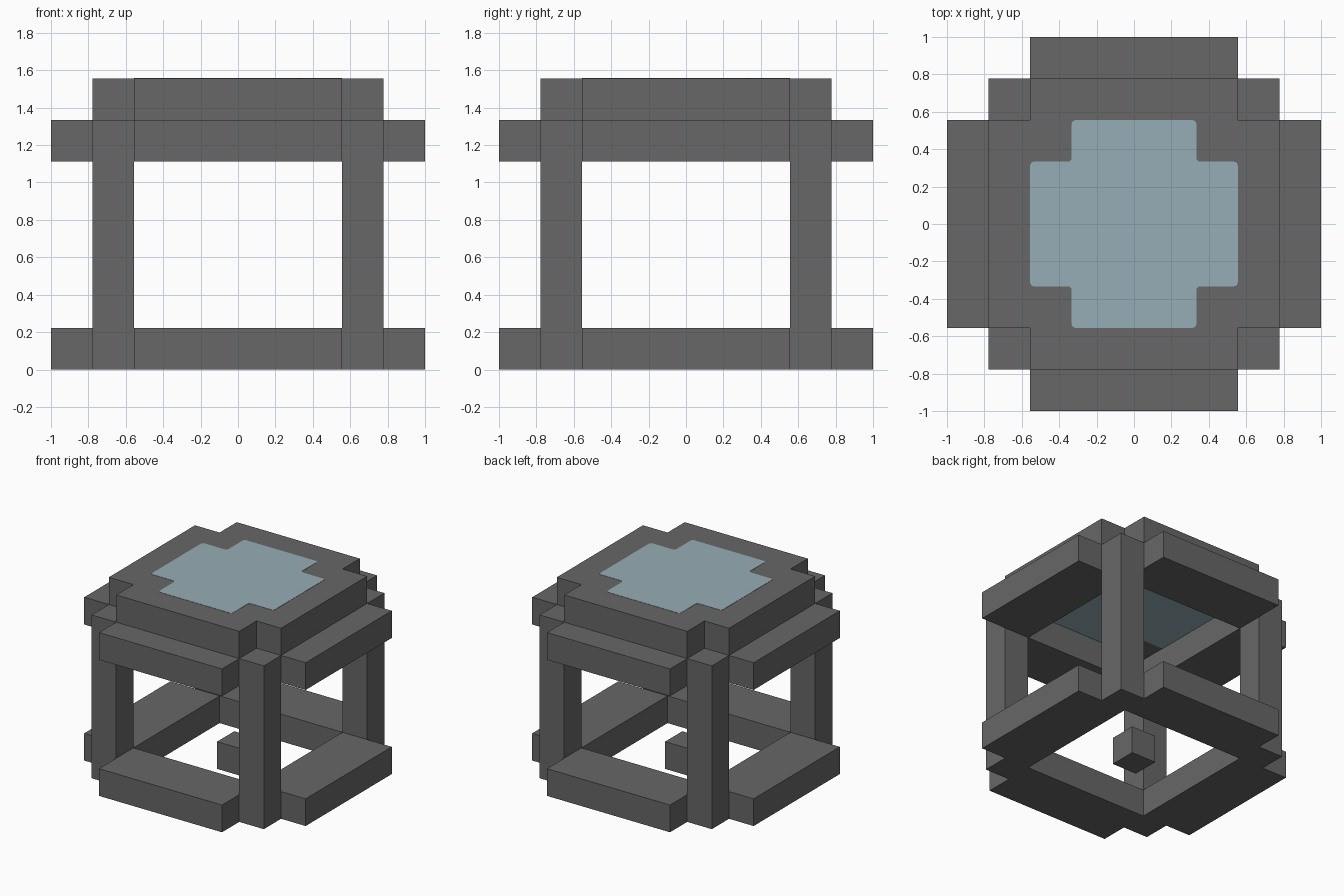
import bpy
import bmesh
from mathutils import Matrix, Vector

if "Cube" in bpy.data.objects:
    bpy.data.objects.remove(bpy.data.objects["Cube"], do_unlink=True)

U = 2 / 9  # side of one block


def material(name, rgb):
    mat = bpy.data.materials.new(name)
    mat.use_nodes = True
    mat.diffuse_color = (*rgb, 1)
    mat.node_tree.nodes["Principled BSDF"].inputs["Base Color"].default_value = (*rgb, 1)
    return mat


grey = material("dark grey", (0.135, 0.135, 0.135))
glass = material("pale blue glass", (0.305, 0.423, 0.468))


def add_object(name, bm, mat):
    bmesh.ops.recalc_face_normals(bm, faces=bm.faces)
    mesh = bpy.data.meshes.new(name)
    bm.to_mesh(mesh)
    bm.free()
    mesh.materials.append(mat)
    obj = bpy.data.objects.new(name, mesh)
    bpy.context.collection.objects.link(obj)
    return obj


def box(name, center, size):
    """Box measured in blocks."""
    bm = bmesh.new()
    bmesh.ops.create_cube(bm, size=1, matrix=Matrix.Translation(Vector(center) * U)
                          @ Matrix.Diagonal((*(Vector(size) * U), 1)))
    return add_object(name, bm, grey)


def notched_plate(name, outer, inner, bottom, height, mat, rounding=0):
    """Square plate with a square notch in each corner."""
    quarter = [(outer, inner), (inner, inner), (inner, outer)]
    points = []
    for turn in range(4):
        for x, y in quarter:
            points.append(Matrix.Rotation(turn * 1.5707963, 3, "Z") @ Vector((x, y, 0)))
    bm = bmesh.new()
    face = bm.faces.new([bm.verts.new(p * U + Vector((0, 0, bottom))) for p in points])
    if rounding:
        bmesh.ops.bevel(bm, geom=bm.verts[:], offset=rounding, segments=3,
                        profile=0.5, affect="VERTICES")
    out = bmesh.ops.extrude_face_region(bm, geom=bm.faces[:])
    top = [v for v in out["geom"] if isinstance(v, bmesh.types.BMVert)]
    bmesh.ops.translate(bm, verts=top, vec=(0, 0, height))
    return add_object(name, bm, mat)


# Lower and upper rings of four beams
for level, z in (("lower", 0.5), ("upper", 5.5)):
    for side, s in (("front", -1), ("back", 1)):
        box(f"{level}_{side}_beam", (0, s * 3.5, z), (5, 2, 1))
    for side, s in (("right", -1), ("left", 1)):
        box(f"{level}_{side}_beam", (s * 3.5, 0, z), (2, 5, 1))

# Corner posts
for depth, sy in (("front", -1), ("back", 1)):
    for side, sx in (("right", -1), ("left", 1)):
        box(f"{depth}_{side}_post", (sx * 3, sy * 3, 3), (1, 1, 6))

# Small block in the middle of the floor
box("centre_block", (0, 0, 0.5), (1, 1, 1))

# Roof slab with a thin window on both faces
notched_plate("roof_slab", 3.5, 2.5, 6 * U, U, grey)
notched_plate("window_top", 2.5, 1.5, 7 * U - 0.003, 0.005, glass, 0.02)
notched_plate("window_underside", 2.5, 1.5, 6 * U - 0.002, 0.005, glass, 0.02)
